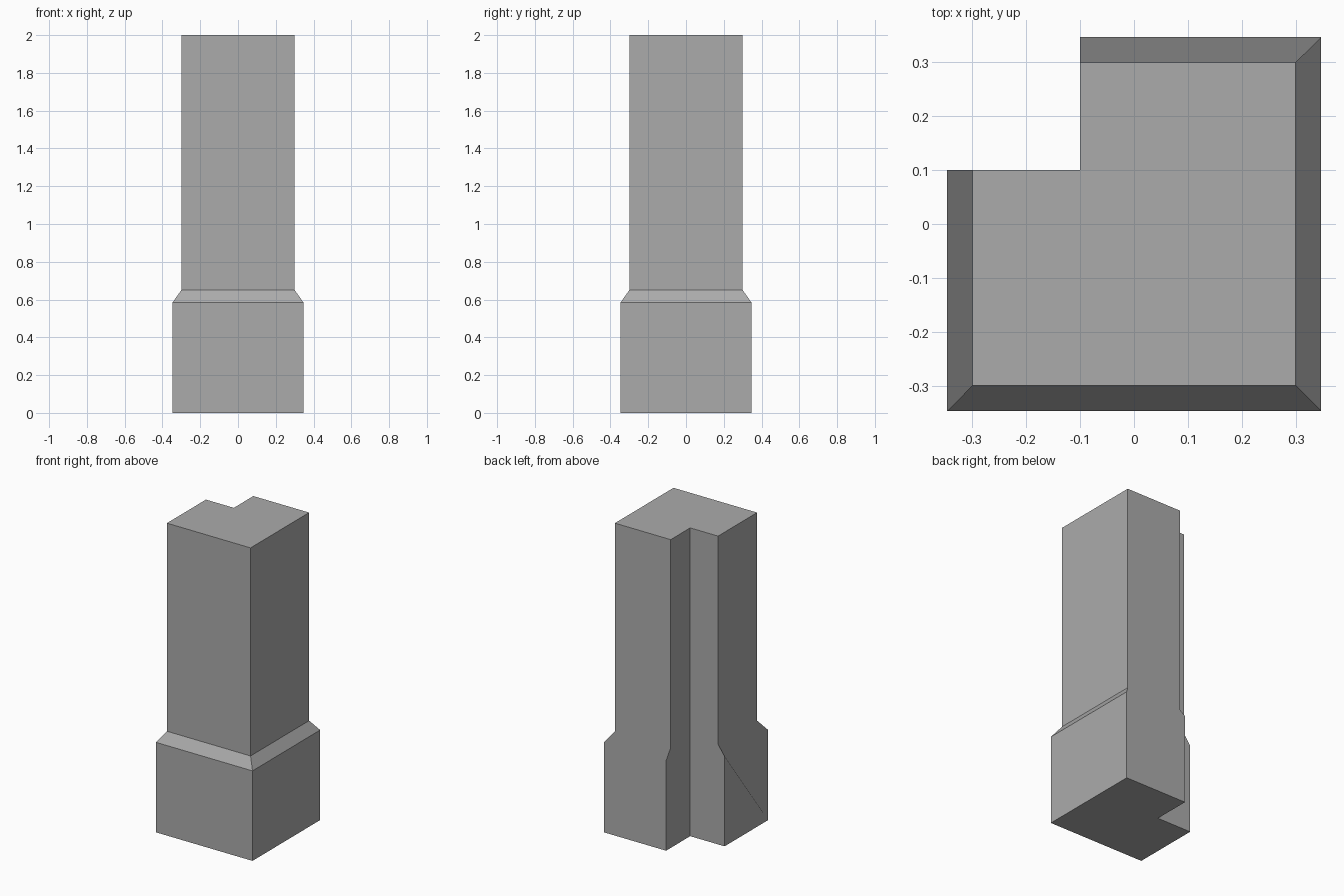
import bpy
import bmesh

cube = bpy.data.objects.get("Cube")
if cube:
    bpy.data.objects.remove(cube, do_unlink=True)

NOTCH = 0.1
# (half width, height) of each ring, from the foot up
LEVELS = [(0.347, 0.0), (0.347, 0.584), (0.3, 0.65), (0.3, 2.0)]


def outline(r):
    """L-shaped plan with a square notch in the back corner."""
    return [(-r, -r), (r, -r), (r, r), (-NOTCH, r), (-NOTCH, NOTCH), (-r, NOTCH)]


bm = bmesh.new()
rings = [[bm.verts.new((x, y, z)) for x, y in outline(r)] for r, z in LEVELS]

# Foot and top
bm.faces.new(reversed(rings[0]))
bm.faces.new(rings[-1])

for i in range(6):
    j = (i + 1) % 6
    if i < 2:
        # Front and left sides: base, sloped ledge and shaft
        for low, high in zip(rings, rings[1:]):
            bm.faces.new((low[i], low[j], high[j], high[i]))
    else:
        # Back, notch and right sides: one continuous panel each
        panel = [ring[j] for ring in rings] + [ring[i] for ring in reversed(rings)]
        if i == 5:
            # The right panel starts at the foot of its notch edge, like the back
            panel = panel[-1:] + panel[:-1]
        bm.faces.new(panel)

mesh = bpy.data.meshes.new("corner_pillar")
bm.to_mesh(mesh)
bm.free()
pillar = bpy.data.objects.new("corner_pillar", mesh)
bpy.context.collection.objects.link(pillar)

# Plain grey material
grey = bpy.data.materials.new("mid_grey")
grey.use_nodes = True
color = (0.41, 0.41, 0.41, 1.0)
grey.diffuse_color = color
grey.node_tree.nodes["Principled BSDF"].inputs["Base Color"].default_value = color
mesh.materials.append(grey)
